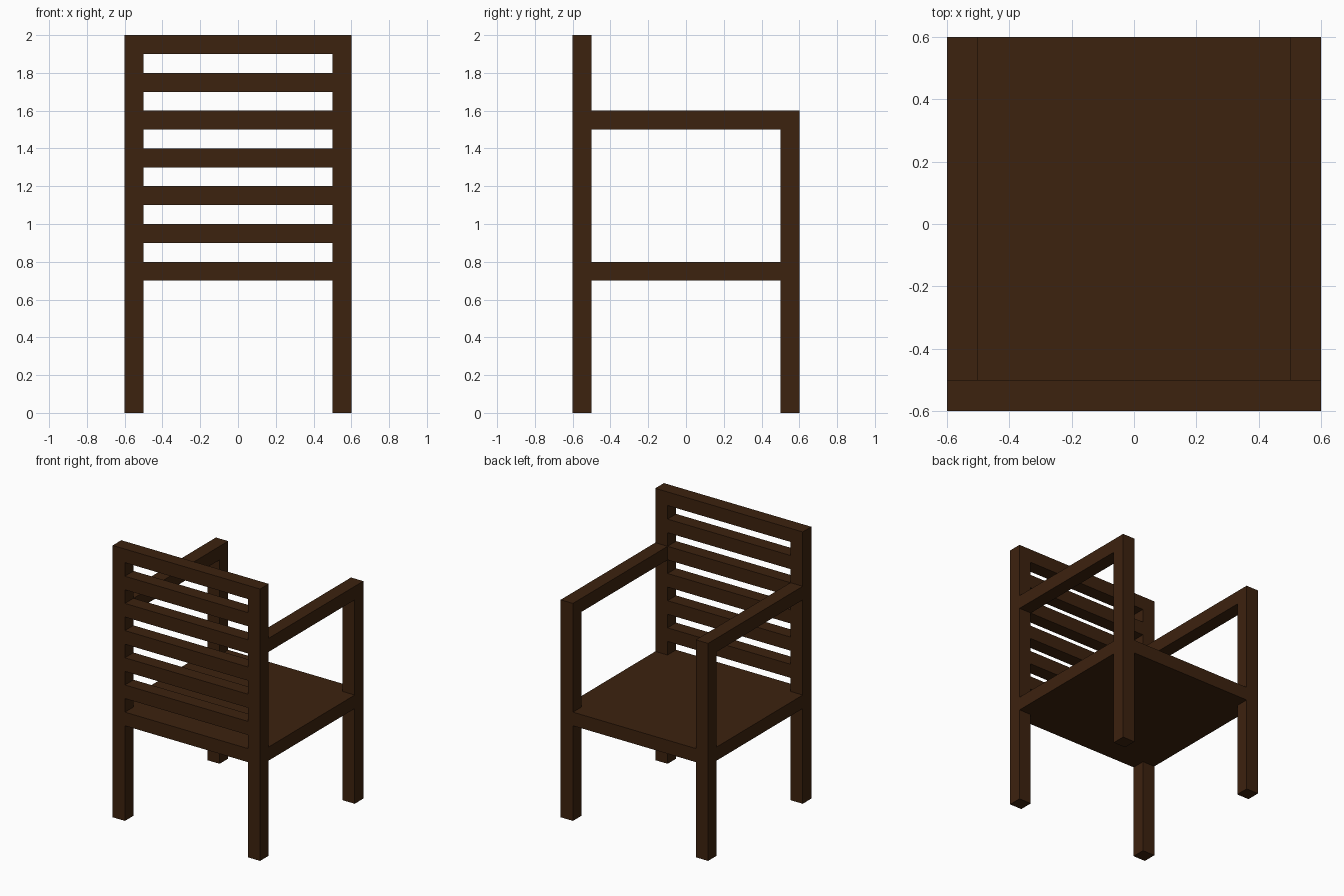
import bpy

if "Cube" in bpy.data.objects:
    bpy.data.objects.remove(bpy.data.objects["Cube"])

wood = bpy.data.materials.new("dark brown wood")
wood.diffuse_color = (0.046, 0.016, 0.0045, 1)
wood.use_nodes = True
wood.node_tree.nodes["Principled BSDF"].inputs["Base Color"].default_value = wood.diffuse_color


def box(name, x, y, z):
    """Box from (min, max) ranges on each axis."""
    bpy.ops.mesh.primitive_cube_add(size=1, location=[sum(r) / 2 for r in (x, y, z)])
    ob = bpy.context.object
    ob.name = name
    ob.scale = [r[1] - r[0] for r in (x, y, z)]
    bpy.ops.object.transform_apply(location=False, rotation=False, scale=True)
    ob.data.materials.append(wood)


BACK, FRONT = (-0.6, -0.5), (0.5, 0.6)

# Seat slab, flush with the outside of the legs
box("seat", (-0.6, 0.6), (-0.6, 0.6), (0.7, 0.8))

# Legs, posts and armrests on both sides
for side, x in (("left", (-0.6, -0.5)), ("right", (0.5, 0.6))):
    box(f"{side}_slatted_end_leg", x, BACK, (0, 0.7))
    box(f"{side}_open_end_leg", x, FRONT, (0, 0.7))
    box(f"{side}_backrest_post", x, BACK, (0.8, 2.0))
    box(f"{side}_arm_post", x, FRONT, (0.8, 1.5))
    box(f"{side}_armrest", x, (-0.5, 0.6), (1.5, 1.6))

# Backrest slats between the posts
for i in range(6):
    z = 0.9 + 0.2 * i
    box(f"backrest_slat_{i + 1}", (-0.5, 0.5), BACK, (z, z + 0.1))
